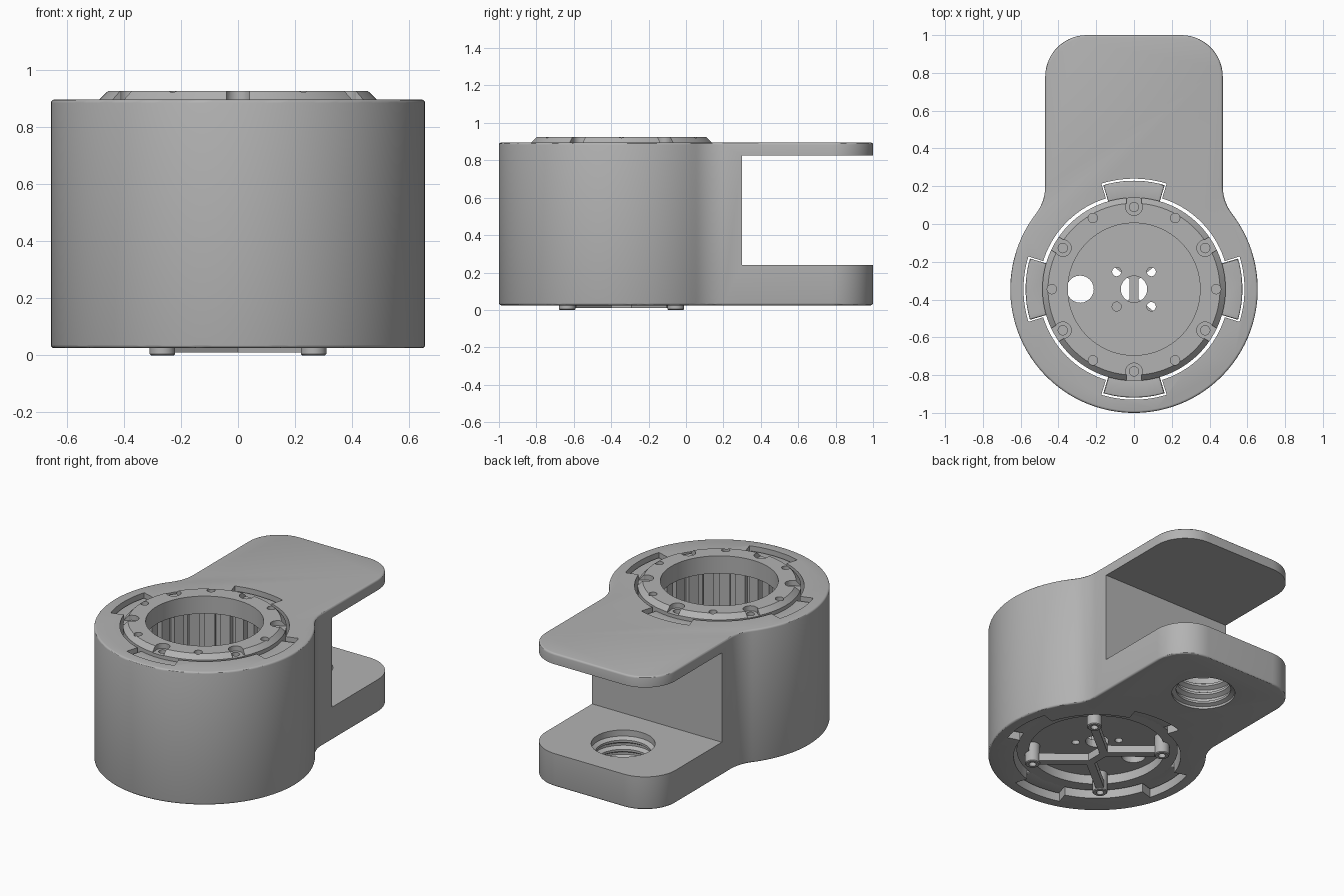
import bpy, bmesh
from math import sin, cos, pi, radians, hypot, atan2
from mathutils import Matrix, Vector

if "Cube" in bpy.data.objects:
    bpy.data.objects.remove(bpy.data.objects["Cube"])

CY = -0.345                      # axis of the round body
grey = bpy.data.materials.new("plain_grey")
grey.use_nodes = True
GREY = (0.45, 0.45, 0.45, 1)
grey.diffuse_color = GREY
grey.node_tree.nodes["Principled BSDF"].inputs["Base Color"].default_value = GREY


def make(name, bm):
    bmesh.ops.recalc_face_normals(bm, faces=bm.faces)
    me = bpy.data.meshes.new(name)
    bm.to_mesh(me)
    bm.free()
    me.materials.append(grey)
    ob = bpy.data.objects.new(name, me)
    bpy.context.collection.objects.link(ob)
    return ob


def prism(name, outline, z0, z1, bevel=0):
    bm = bmesh.new()
    base = bm.faces.new([bm.verts.new((x, y, z0)) for x, y in outline])
    top = bmesh.ops.extrude_face_region(bm, geom=[base])["geom"]
    bmesh.ops.translate(bm, vec=(0, 0, z1 - z0),
                        verts=[v for v in top if isinstance(v, bmesh.types.BMVert)])
    if bevel:
        rim = [e for e in bm.edges if abs(e.verts[0].co.z - e.verts[1].co.z) < 1e-5]
        bmesh.ops.bevel(bm, geom=rim, offset=bevel, segments=3, profile=0.5, affect='EDGES')
    return make(name, bm)


def lathe(name, profile, steps, x=0, y=CY):
    # profile is a closed loop of (radius, z); points on the axis are merged
    bm = bmesh.new()
    vs = [bm.verts.new((r, 0, z)) for r, z in profile]
    es = [bm.edges.new((vs[i - 1], vs[i])) for i in range(len(vs))
          if profile[i - 1][0] + profile[i][0] > 0]
    bmesh.ops.spin(bm, geom=vs + es, axis=(0, 0, 1), cent=(0, 0, 0), angle=2 * pi,
                   steps=steps, use_duplicate=False)
    bmesh.ops.remove_doubles(bm, verts=bm.verts, dist=1e-5)
    bmesh.ops.translate(bm, vec=(x, y, 0), verts=bm.verts)
    return make(name, bm)


def rod(name, r, z0, z1, x=0, y=CY, steps=24):
    return lathe(name, [(0, z0), (r, z0), (r, z1), (0, z1)], steps, x, y)


def arc(cx, cy, r, a0, a1, n):
    return [(cx + r * cos(a0 + (a1 - a0) * i / n), cy + r * sin(a0 + (a1 - a0) * i / n))
            for i in range(n + 1)]


def sector(name, r0, r1, angle, half, z0, z1, bevel=0):
    return prism(name, arc(0, CY, r1, angle - half, angle + half, 14)
                 + arc(0, CY, r0, angle + half, angle - half, 14), z0, z1, bevel)


def bar(name, p, q, width, z0, z1):
    p, q = Vector(p), Vector(q)
    n = (q - p).normalized().orthogonal() * width / 2
    return prism(name, [p + n, q + n, q - n, p - n], z0, z1)


def cut(ob, cutters):
    for c in cutters:
        m = ob.modifiers.new("cut", 'BOOLEAN')
        m.operation, m.solver, m.object = 'DIFFERENCE', 'EXACT', c
    bpy.context.view_layer.update()
    deps = bpy.context.evaluated_depsgraph_get()
    me = bpy.data.meshes.new_from_object(ob.evaluated_get(deps))
    ob.modifiers.clear()
    ob.data = me
    for c in cutters:
        bpy.data.objects.remove(c)


def polar(r, a):
    return r * cos(a), CY + r * sin(a)


# Housing: round body blending into a rounded rectangular arm
R, HALF, CORNER, BLEND = 0.655, 0.47, 0.22, 0.24
fx = HALF + BLEND
fy = CY + ((R + BLEND) ** 2 - fx ** 2) ** 0.5
meet = atan2(fy - CY, fx)
side = (arc(0, CY, R, -pi / 2, meet, 48)
        + arc(fx, fy, BLEND, meet + pi, pi, 10)[1:]
        + arc(HALF - CORNER, 1 - CORNER, CORNER, 0, pi / 2, 14))
outline = side + [(-x, y) for x, y in reversed(side)][:-1]
housing = prism("housing", outline, 0.025, 0.895, 0.012)

# Bore with four key pockets, fork gap, and threaded hole in the lower arm
thread = [(0, 0.0), (0.19, 0.0), (0.19, 0.04)]
for i in range(3):
    z = 0.05 + 0.06 * i
    thread += [(0.165, z), (0.165, z + 0.015), (0.19, z + 0.03), (0.19, z + 0.045)]
thread += [(0.19, 0.3), (0, 0.3)]
gap = prism("gap_cutter", [(-0.8, 0.3), (0.8, 0.3), (0.8, 1.2), (-0.8, 1.2)], 0.24, 0.825)
cut(housing, [rod("bore_cutter", 0.503, -0.1, 1.1, steps=96)]
    + [sector("pocket_cutter", 0.4, 0.585, k * pi / 2, radians(17.2), -0.1, 1.1)
       for k in range(4)]
    + [gap, lathe("thread_cutter", thread, 48, 0, 0.65)])

# Inner cup: chamfered top ring, lip, wall and floor
cup = lathe("inner_cup", [(0, 0.13), (0.41, 0.13), (0.41, 0.07), (0.485, 0.07),
                          (0.485, 0.895), (0.455, 0.925), (0.35, 0.925), (0.35, 0.81),
                          (0.405, 0.81), (0.405, 0.18), (0, 0.18)], 96)
holes = [rod("centre_cutter", 0.07, 0, 0.3), rod("cable_cutter", 0.072, 0, 0.3, -0.285)]
for k in range(4):
    holes.append(rod("vent_cutter", 0.024, 0, 0.3, *polar(0.13, pi / 4 + k * pi / 2), 16))
for k in range(12):
    a = pi / 2 + k * pi / 6
    x, y = polar(0.435, a)
    holes.append(rod("screw_cutter", 0.025, 0.85, 1, x, y, 16))
    if k % 2 == 0:
        holes.append(rod("seat_cutter", 0.044, 0.892, 1, x, y, 20))
        holes.append(bar("seat_slot_cutter", (x, y), polar(0.6, a), 0.08, 0.892, 1))
cut(cup, holes)

# Keys that sit in the housing pockets
for k in range(4):
    sector("key_%d" % (k + 1), 0.47, 0.574, k * pi / 2, radians(16.4), 0.07, 0.87, 0.008)

# Ribs lining the inside of the cup
for k in range(24):
    a = 2 * pi * k / 24
    bar("rib_%d" % (k + 1), polar(0.358, a), polar(0.41, a), 0.062, 0.175, 0.815)

# Underside cross brace with four hollow feet
bar("brace_middle", (0, CY - 0.08), (0, CY + 0.08), 0.05, 0.01, 0.06)
for sx in (-1, 1):
    for sy in (-1, 1):
        tag = ("front" if sy < 0 else "back") + ("_left" if sx > 0 else "_right")
        x, y = sx * 0.265, CY + sy * 0.29
        bar("brace_" + tag, (0, CY + sy * 0.065), (x * 0.9, CY + sy * 0.26), 0.05, 0.01, 0.06)
        lathe("foot_" + tag, [(0, 0.03), (0.022, 0.03), (0.022, 0), (0.04, 0),
                              (0.045, 0.005), (0.045, 0.135), (0, 0.135)], 24, x, y)

# Smooth shading with crisp edges
bpy.ops.object.select_all(action='DESELECT')
for ob in bpy.context.collection.objects:
    if ob.type == 'MESH' and ob.data.materials and ob.data.materials[0] == grey:
        ob.select_set(True)
        bpy.context.view_layer.objects.active = ob
bpy.ops.object.shade_smooth_by_angle(angle=radians(30))
